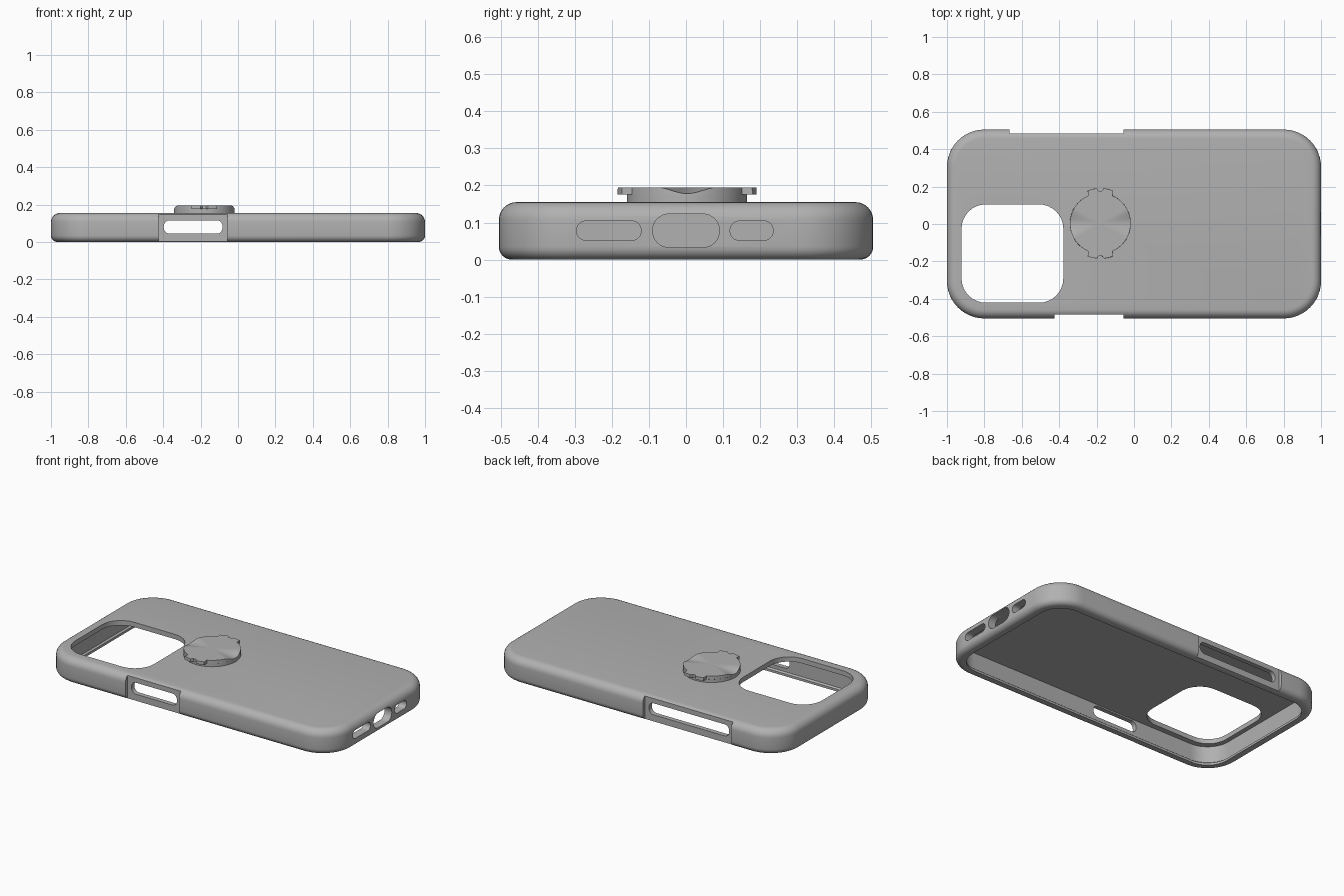
import bpy, bmesh
from math import sin, cos, pi, radians
from mathutils import Matrix, Euler

cube = bpy.data.objects.get("Cube")
if cube:
    bpy.data.objects.remove(cube, do_unlink=True)

grey = bpy.data.materials.new("matte grey")
grey.use_nodes = True
grey.diffuse_color = (0.44, 0.44, 0.44, 1)
grey.node_tree.nodes["Principled BSDF"].inputs["Base Color"].default_value = grey.diffuse_color


def make_object(name, bm):
    bmesh.ops.recalc_face_normals(bm, faces=bm.faces)
    mesh = bpy.data.meshes.new(name)
    bm.to_mesh(mesh)
    bm.free()
    mesh.materials.append(grey)
    obj = bpy.data.objects.new(name, mesh)
    bpy.context.collection.objects.link(obj)
    return obj


def rounded_rect(half_w, half_h, r, steps=12):
    """Outline of a rounded rectangle, counter-clockwise."""
    pts = []
    corners = ((1, 1), (-1, 1), (-1, -1), (1, -1))
    for i, (sx, sy) in enumerate(corners):
        for k in range(steps + 1):
            a = (i + k / steps) * pi / 2
            pts.append((sx * (half_w - r) + r * cos(a), sy * (half_h - r) + r * sin(a)))
    return pts


def bridge(bm, a, b):
    for i in range(len(a)):
        j = (i + 1) % len(a)
        bm.faces.new((a[i], a[j], b[j], b[i]))


def arc(r, z, start, end, steps=6):
    """Rounded edge as (inset, height) pairs."""
    return [(r + r * cos(t), z + r * sin(t))
            for t in (radians(start + (end - start) * k / steps) for k in range(steps + 1))]


TURN = {"x": Euler((pi / 2, 0, pi / 2)), "y": Euler((pi / 2, 0, 0)), "z": Euler((0, 0, 0))}


def cut(target, axis, center, half_w, half_h, r, depth):
    """Cut a rounded slot through the target along one axis."""
    bm = bmesh.new()
    pts = rounded_rect(half_w, half_h, r, 8)
    low, high = [[bm.verts.new((x, y, z)) for x, y in pts] for z in (-depth, depth)]
    bridge(bm, low, high)
    bm.faces.new(low[::-1])
    bm.faces.new(high)
    bm.transform(Matrix.Translation(center) @ TURN[axis].to_matrix().to_4x4())
    cutter = make_object("cutter", bm)
    cutter.hide_render = True
    mod = target.modifiers.new("cut", "BOOLEAN")
    mod.operation, mod.solver, mod.object = "DIFFERENCE", "EXACT", cutter
    graph = bpy.context.evaluated_depsgraph_get()
    result = bpy.data.meshes.new_from_object(target.evaluated_get(graph))
    target.modifiers.clear()
    target.data = result
    bpy.data.objects.remove(cutter, do_unlink=True)


# Case shell: outer skin, back panel, cavity and retaining lip
HALF_L, HALF_W, CORNER = 1.0, 0.505, 0.2
outer = arc(0.035, 0.035, 270, 180) + arc(0.048, 0.107, 180, 90)
inner = [(0.05, 0.125), (0.05, 0.022), (0.06, 0.014), (0.06, 0.0)]
bm = bmesh.new()


def ring(inset, z):
    pts = rounded_rect(HALF_L - inset, HALF_W - inset, CORNER - inset)
    return [bm.verts.new((x, y, z)) for x, y in pts]


outside = [ring(*p) for p in outer]
inside = [ring(*p) for p in inner]
for rings in (outside, inside):
    for a, b in zip(rings, rings[1:]):
        bridge(bm, a, b)
bm.faces.new(outside[-1])
bm.faces.new(inside[0])
bridge(bm, inside[-1], outside[0])
case = make_object("case_shell", bm)

# Camera window
cut(case, "z", (-0.65, -0.158, 0.15), 0.272, 0.263, 0.13, 0.1)

# Recessed button panels and their slots on both long sides
for side, left, right in ((-1, -0.425, -0.055), (1, -0.665, -0.055)):
    mid, half = (left + right) / 2, (right - left) / 2
    cut(case, "y", (mid, side * 0.584, 0.08), half, 0.2, 0.004, 0.1)
    cut(case, "y", (mid, side * 0.5, 0.08), half - 0.028, 0.036, 0.032, 0.1)

# Charging port and speaker openings
for y, half_w, half_h in ((-0.208, 0.087, 0.026), (0, 0.09, 0.045), (0.177, 0.058, 0.026)):
    cut(case, "x", (1, y, 0.078), half_w, half_h, half_h - 0.001, 0.1)

# Twist-lock mount: round base, tabbed flange and top scooped at both ends
N, R, TOP = 120, 0.162, 0.195
bm = bmesh.new()


def flange_radius(a):
    off = abs((a % pi) - pi / 2)
    if off < radians(4):
        return 0.174
    return 0.188 if off < radians(22) else R


def dip(a):
    off = min(a % pi, pi - a % pi)
    return 0.017 * cos(3 * off) ** 2 if off < pi / 6 else 0


def mount_ring(radius, height):
    verts = []
    for i in range(N):
        a = 2 * pi * i / N
        r = radius(a)
        verts.append(bm.verts.new((-0.18 + r * cos(a), 0.003 + r * sin(a), height(a))))
    return verts


levels = [mount_ring(lambda a: R, lambda a: 0.14),
          mount_ring(lambda a: R, lambda a: 0.175),
          mount_ring(lambda a: flange_radius(a) + 0.0005, lambda a: 0.1755),
          mount_ring(flange_radius, lambda a: TOP - dip(a))]
for a, b in zip(levels, levels[1:]):
    bridge(bm, a, b)
bm.faces.new(levels[0][::-1])
hub = bm.verts.new((-0.18, 0.003, TOP))
for i in range(N):
    bm.faces.new((levels[-1][i], levels[-1][(i + 1) % N], hub))
mount = make_object("twist_mount", bm)

# Smooth shading with crisp edges
for obj in (case, mount):
    bpy.ops.object.select_all(action="DESELECT")
    obj.select_set(True)
    bpy.context.view_layer.objects.active = obj
    bpy.ops.object.shade_smooth_by_angle(angle=radians(30))
